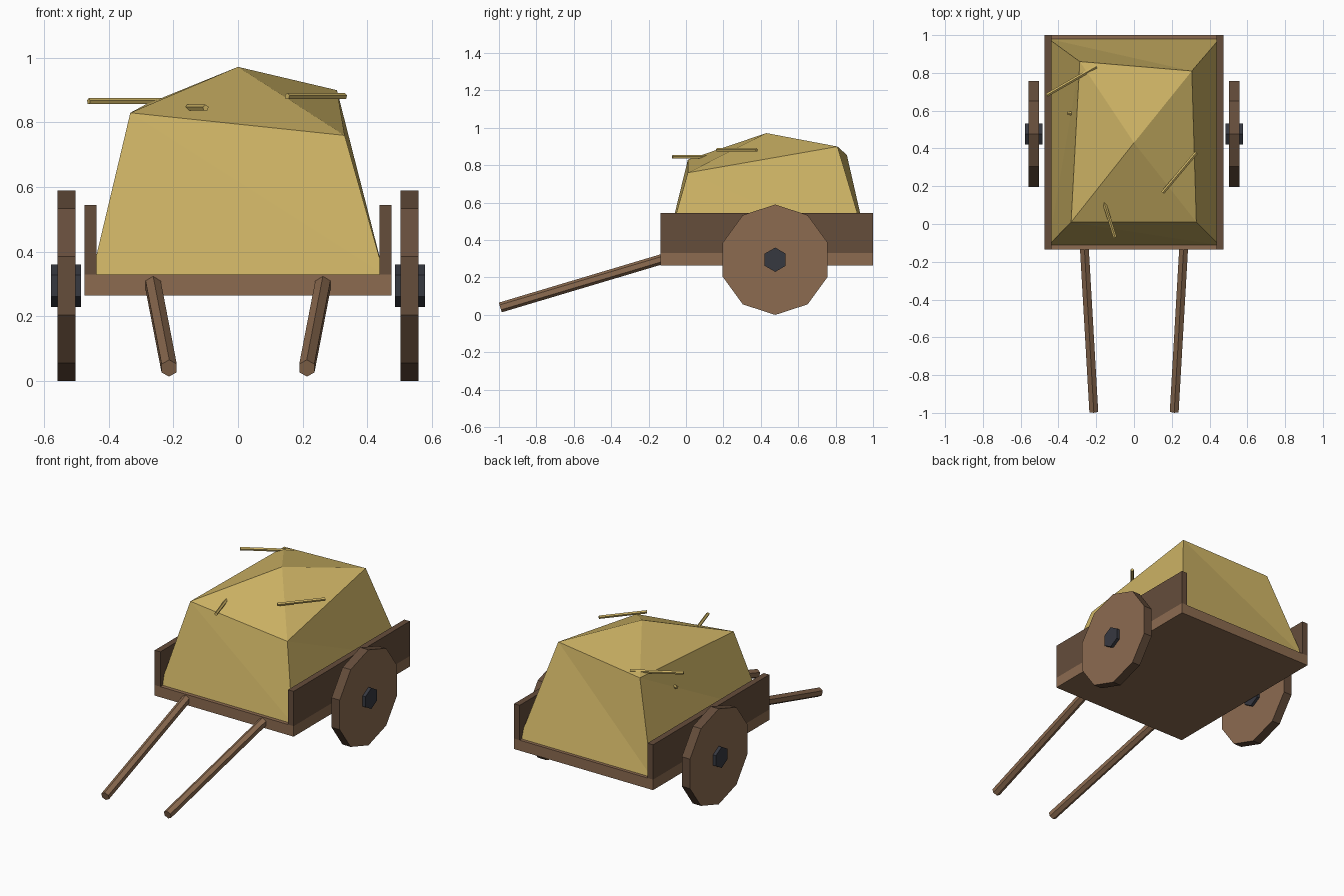
import bpy, bmesh
from mathutils import Vector

cube = bpy.data.objects.get("Cube")
if cube:
    bpy.data.objects.remove(cube, do_unlink=True)


def material(name, r, g, b):
    colour = [(c / 255 / 12.92) if c < 11 else ((c / 255 + 0.055) / 1.055) ** 2.4 for c in (r, g, b)] + [1]
    mat = bpy.data.materials.new(name)
    mat.use_nodes = True
    mat.diffuse_color = colour
    mat.node_tree.nodes["Principled BSDF"].inputs["Base Color"].default_value = colour
    return mat


light_wood = material("light wood", 140, 107, 80)
dark_wood = material("dark wood", 101, 77, 59)
iron = material("iron", 54, 56, 64)
straw = material("straw", 204, 178, 100)


def finish(name, bm, *mats):
    bmesh.ops.recalc_face_normals(bm, faces=bm.faces)
    mesh = bpy.data.meshes.new(name)
    bm.to_mesh(mesh)
    bm.free()
    for mat in mats:
        mesh.materials.append(mat)
    obj = bpy.data.objects.new(name, mesh)
    bpy.context.collection.objects.link(obj)
    return obj


def box(name, low, high, mat):
    low, high = Vector(low), Vector(high)
    bm = bmesh.new()
    bmesh.ops.create_cube(bm, size=1)
    for v in bm.verts:
        v.co = (low + high) / 2 + v.co * (high - low)
    return finish(name, bm, mat)


def rod(name, start, end, radius, sides, *mats):
    """Prism between two points, with one corner pointing up; second material goes on the end caps."""
    start, end = Vector(start), Vector(end)
    axis = (end - start).normalized()
    side = axis.cross(Vector((0, 0, 1))).normalized()
    up = side.cross(axis)
    bm = bmesh.new()
    bmesh.ops.create_cone(bm, cap_ends=True, segments=sides, radius1=radius, radius2=radius,
                          depth=(end - start).length)
    for f in bm.faces:
        if len(mats) > 1 and abs(f.normal.z) > 0.9:
            f.material_index = 1
    for v in bm.verts:
        x, y, z = v.co
        v.co = (start + end) / 2 + side * x + up * y + axis * z
    return finish(name, bm, *mats)


# Cart bed
box("cart_bed", (-0.475, -0.135, 0.265), (0.475, 1, 0.33), light_wood)

# Mirrored boards, wheels, hubs and handles
for label, s in (("left", 1), ("right", -1)):
    box(label + "_side_board", (min(s * 0.437, s * 0.475), -0.135, 0.33),
        (max(s * 0.437, s * 0.475), 1, 0.545), dark_wood)
    rod(label + "_wheel", (s * 0.502, 0.477, 0.295), (s * 0.558, 0.477, 0.295),
        0.295, 10, dark_wood, light_wood)
    rod(label + "_hub", (s * 0.485, 0.477, 0.295), (s * 0.578, 0.477, 0.295), 0.065, 6, iron)
    rod(label + "_handle", (s * 0.263, -0.125, 0.299), (s * 0.213, -0.992, 0.04), 0.027, 6, light_wood)

# Lopsided hay heap: a base ring, an uneven top ring and a peak
bm = bmesh.new()
base = [bm.verts.new(p) for p in
        ((-0.452, -0.112, 0.33), (0.452, -0.112, 0.33), (0.452, 0.98, 0.33), (-0.452, 0.98, 0.33))]
top = [bm.verts.new(p) for p in
       ((-0.333, 0.01, 0.83), (0.33, 0.01, 0.76), (0.306, 0.81, 0.9), (-0.287, 0.86, 0.855))]
peak = bm.verts.new((0, 0.43, 0.972))
for i in range(4):
    j = (i + 1) % 4
    bm.faces.new((base[i], base[j], top[i]))
    bm.faces.new((base[j], top[j], top[i]))
    bm.faces.new((top[i], top[j], peak))
bm.faces.new(base[::-1])
finish("hay_heap", bm, straw)

# Loose straws poking out of the heap
straws = [((-0.462, 0.682, 0.865), (-0.2, 0.833, 0.865)),
          ((0.152, 0.166, 0.881), (0.33, 0.378, 0.881)),
          ((-0.1, -0.072, 0.845), (-0.185, 0.2, 0.845)),
          ((-0.352, 0.59, 0.71), (-0.1, 0.52, 0.71))]
for n, (a, b) in enumerate(straws, 1):
    rod(f"loose_straw_{n}", a, b, 0.01, 5, straw)
